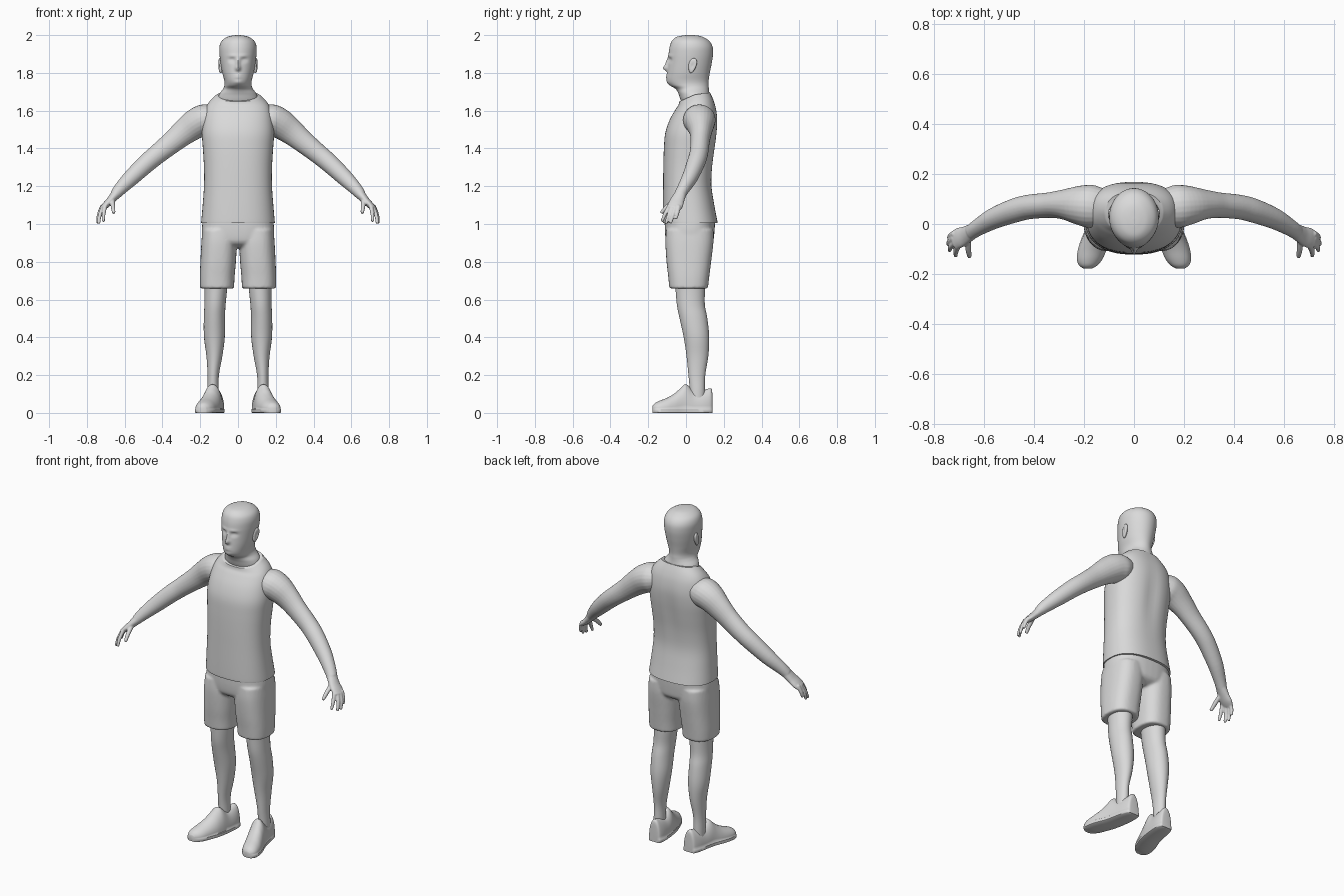
import bpy, bmesh, math
from mathutils import Vector

grey = bpy.data.materials.new("plain_grey")
grey.diffuse_color = (0.7, 0.7, 0.7, 1)


def spline(rows, k):
    """Catmull-Rom resampling of equal-length rows, k steps per span."""
    out = []
    for i in range(len(rows) - 1):
        a, b = rows[max(i - 1, 0)], rows[i]
        c, d = rows[i + 1], rows[min(i + 2, len(rows) - 1)]
        for s in range(k):
            t = s / k
            out.append(tuple(
                0.5 * (2 * q + (r - p) * t + (2 * p - 5 * q + 4 * r - w) * t * t
                       + (3 * q - p - 3 * r + w) * t ** 3)
                for p, q, r, w in zip(a, b, c, d)))
    return out + [tuple(rows[-1])]


def bridge(bm, rings):
    """Skin a list of point rings and cap both ends."""
    loops = [[bm.verts.new(p) for p in ring] for ring in rings]
    n = len(loops[0])
    for a, b in zip(loops, loops[1:]):
        for i in range(n):
            j = (i + 1) % n
            bm.faces.new((a[i], a[j], b[j], b[i]))
    bm.faces.new(loops[0][::-1])
    bm.faces.new(loops[-1])


def power(v, e):
    return math.copysign(abs(v) ** (2 / e), v)


def stack(rows, e=2, segs=40, k=4, mirror=1):
    """Horizontal rounded sections: (z, centre x, half width, front y, back y, front drop)."""
    rings = []
    for z, cx, hw, yf, yb, drop in spline(rows, k):
        ring = []
        for i in range(segs):
            t = 2 * math.pi * i / segs
            s = power(math.sin(t), e)
            ring.append(Vector((mirror * (cx + hw * power(math.cos(t), e)),
                                (yf + yb) / 2 + (yb - yf) / 2 * s,
                                z + drop * min(s, 0.3 * s))))
        rings.append(ring)
    return rings


def tube(rows, mirror=1, segs=24, k=4):
    """Sections along a path: (x, y, z, thickness radius, breadth radius)."""
    rows = spline(rows, k)
    pts = [Vector(r[:3]) for r in rows]
    rings = []
    for i, r in enumerate(rows):
        d = (pts[min(i + 1, len(pts) - 1)] - pts[max(i - 1, 0)]).normalized()
        v = Vector((0, 1, 0))
        v = (v - d * v.dot(d)).normalized()
        u = v.cross(d)
        ring = []
        for j in range(segs):
            t = 2 * math.pi * j / segs
            p = pts[i] + u * r[3] * math.cos(t) + v * r[4] * math.sin(t)
            ring.append(Vector((p.x * mirror, p.y, p.z)))
        rings.append(ring)
    return rings


def part(name, lofts, voxel=0, smooth=3):
    bm = bmesh.new()
    for rings in lofts:
        bridge(bm, rings)
    bmesh.ops.recalc_face_normals(bm, faces=bm.faces)
    me = bpy.data.meshes.new(name)
    bm.to_mesh(me)
    bm.free()
    me.materials.append(grey)
    me.shade_smooth()
    me.set_sharp_from_angle(angle=math.radians(50))
    ob = bpy.data.objects.new(name, me)
    bpy.context.collection.objects.link(ob)
    if voxel:
        m = ob.modifiers.new("merge", 'REMESH')
        m.mode, m.voxel_size, m.use_smooth_shade = 'VOXEL', voxel, True
        m = ob.modifiers.new("soften", 'SMOOTH')
        m.factor, m.iterations = 0.5, smooth
    return ob


# Head and neck, with the face pushed out of the front of the sections
def bump(v, centre, width):
    return math.exp(-((v - centre) / width) ** 2)


head = stack([
    (1.62, 0, .110, -.015, .120, 0), (1.66, 0, .108, -.030, .125, 0),
    (1.69, 0, .098, -.040, .124, 0), (1.715, 0, .079, -.055, .121, 0),
    (1.735, 0, .072, -.086, .120, 0), (1.76, 0, .073, -.100, .120, 0),
    (1.80, 0, .083, -.099, .126, 0), (1.85, 0, .092, -.095, .136, 0),
    (1.90, 0, .098, -.092, .143, 0), (1.94, 0, .098, -.086, .140, 0),
    (1.97, 0, .086, -.074, .122, 0), (1.99, 0, .058, -.050, .090, 0),
    (1.998, 0, .028, -.015, .060, 0), (2.0, 0, .003, .017, .023, 0)], segs=96, k=7)
for ring in head:
    for p in ring:
        if p.y < 0 and p.z > 1.73:
            x, z = abs(p.x), p.z
            p.y -= .022 * bump(x, 0, .013) * bump(z, 1.825, .014)      # nose tip
            p.y -= .013 * bump(x, 0, .010) * bump(z, 1.852, .024)      # nose bridge
            p.y += .011 * bump(x, .032, .017) * bump(z, 1.868, .011)   # eye socket
            p.y -= .005 * bump(x, .033, .010) * bump(z, 1.866, .005)   # eyelid
            p.y -= .004 * bump(x, .028, .025) * bump(z, 1.890, .008)   # brow
            p.y -= .007 * bump(x, 0, .020) * bump(z, 1.783, .011)      # lips
            p.y += .006 * bump(x, 0, .022) * bump(z, 1.784, .003)      # mouth line
            p.y -= .004 * bump(x, 0, .020) * bump(z, 1.750, .012)      # chin
part("head", [head])

# Sleeveless shirt with a collar that dips at the front
shirt = stack([
    (1.005, 0, .195, -.121, .168, .0), (1.02, 0, .194, -.122, .165, 0),
    (1.10, 0, .187, -.122, .150, 0), (1.20, 0, .180, -.121, .136, 0),
    (1.30, 0, .180, -.120, .141, 0), (1.40, 0, .186, -.117, .155, 0),
    (1.48, 0, .191, -.110, .165, 0), (1.55, 0, .185, -.087, .168, 0),
    (1.61, 0, .172, -.056, .160, .004), (1.65, 0, .150, -.040, .146, .02),
    (1.685, 0, .113, -.036, .128, .037)], e=2.4, segs=64)
for ring in shirt:
    for p in ring:
        if p.y > .05:  # spine hollow between the shoulder blades
            p.y -= .008 * bump(p.x, 0, .04) * bump(p.z, 1.42, .16)
part("shirt", [shirt])

# Shorts: hips and two wide legs merged into one surface
hips = stack([
    (1.03, 0, .186, -.113, .155, 0), (.95, 0, .191, -.111, .150, 0),
    (.90, 0, .170, -.100, .140, 0), (.875, 0, .110, -.060, .100, 0)], e=2.5)
short_legs = [stack([
    (.97, .098, .090, -.105, .145, 0), (.90, .100, .094, -.109, .145, 0),
    (.80, .105, .094, -.103, .133, 0), (.72, .110, .092, -.094, .123, 0),
    (.658, .111, .090, -.088, .116, 0)], e=2.5, mirror=s) for s in (1, -1)]
part("shorts", [hips] + short_legs, voxel=.008, smooth=4)

arm = [(.11, .065, 1.565, .060, .070), (.17, .070, 1.553, .082, .086),
       (.22, .075, 1.533, .080, .078), (.28, .078, 1.490, .070, .060),
       (.34, .075, 1.440, .060, .051), (.42, .068, 1.375, .053, .049),
       (.48, .053, 1.325, .050, .048), (.56, .022, 1.250, .044, .042),
       (.62, -.012, 1.190, .035, .034), (.65, -.032, 1.155, .028, .031)]
palm = [(.640, -.026, 1.165, .028, .030), (.675, -.046, 1.125, .021, .037),
        (.700, -.056, 1.100, .018, .041), (.722, -.066, 1.080, .013, .036)]
# Thumb then index to little finger: base, middle joint, tip
fingers = [((.665, -.055, 1.130), (.662, -.102, 1.090), (.657, -.132, 1.058)),
           ((.703, -.089, 1.095), (.712, -.112, 1.050), (.712, -.128, 1.012)),
           ((.715, -.074, 1.090), (.732, -.092, 1.045), (.737, -.107, 1.002)),
           ((.720, -.056, 1.090), (.738, -.070, 1.045), (.743, -.082, 1.004)),
           ((.718, -.038, 1.097), (.734, -.046, 1.058), (.740, -.054, 1.026))]

leg = [(.72, .118, .064, -.060, .100, 0), (.65, .118, .060, -.055, .100, 0),
       (.57, .122, .056, -.048, .100, 0), (.50, .125, .056, -.034, .113, 0),
       (.40, .125, .055, -.012, .123, 0), (.30, .125, .042, .003, .118, 0),
       (.20, .131, .030, .013, .102, 0), (.12, .132, .030, .020, .100, 0),
       (.06, .132, .030, .020, .100, 0)]

# Shoe sections from heel to toe: (y, centre x, half width, height)
shoe = [(.140, .116, .022, .085), (.134, .116, .036, .128), (.10, .119, .046, .124),
        (.045, .126, .050, .118), (.0, .134, .052, .152), (-.03, .142, .054, .130),
        (-.06, .152, .056, .103), (-.10, .166, .055, .080), (-.14, .177, .049, .064),
        (-.165, .183, .035, .051), (-.178, .185, .016, .035)]


def shoe_rings(s):
    rings = []
    for y, cx, hw, h in spline(shoe, 4):
        ring = [(-hw * 1.05, .020), (-hw * 1.05, .003), (-hw * .97, 0),
                (hw * .97, 0), (hw * 1.05, .003), (hw * 1.05, .020)]
        for i in range(21):
            t = math.pi * i / 20
            ring.append((hw * math.cos(t), .022 + (h - .022) * math.sin(t)))
        rings.append([Vector((s * (cx + x), y, z)) for x, z in ring])
    return rings


for s, side in ((1, "left"), (-1, "right")):
    # Bare arm with hand
    lofts = [tube(arm, s), tube(palm, s)]
    for i, (a, b, c) in enumerate(fingers):
        r = .013 if i == 0 else .0112
        lofts.append(tube([(*a, r, r), (*b, r * .92, r * .92), (*c, r * .7, r * .7)], s, 12))
    part(side + "_arm", lofts, voxel=.0045, smooth=3)
    # Lower leg and shoe
    part(side + "_leg", [stack(leg, mirror=s)])
    part(side + "_shoe", [shoe_rings(s)])
    # Ear: flattened oval leaning back, with a hollow
    ear = []
    for j in range(13):
        a = math.pi * (j + .15) / 12.3
        w, out = math.sin(a), -math.cos(a)
        ring = []
        for i in range(24):
            t = 2 * math.pi * i / 24
            z = .040 * w * math.sin(t)
            y = .021 * w * math.cos(t) * (1 + .25 * math.sin(t)) + .2 * z
            x = .094 + .014 * out + .2 * y - (.010 * (1 - w) if out > 0 else 0)
            ring.append(Vector((s * x, .034 + y, 1.838 + z)))
        ear.append(ring)
    part(side + "_ear", [ear])
